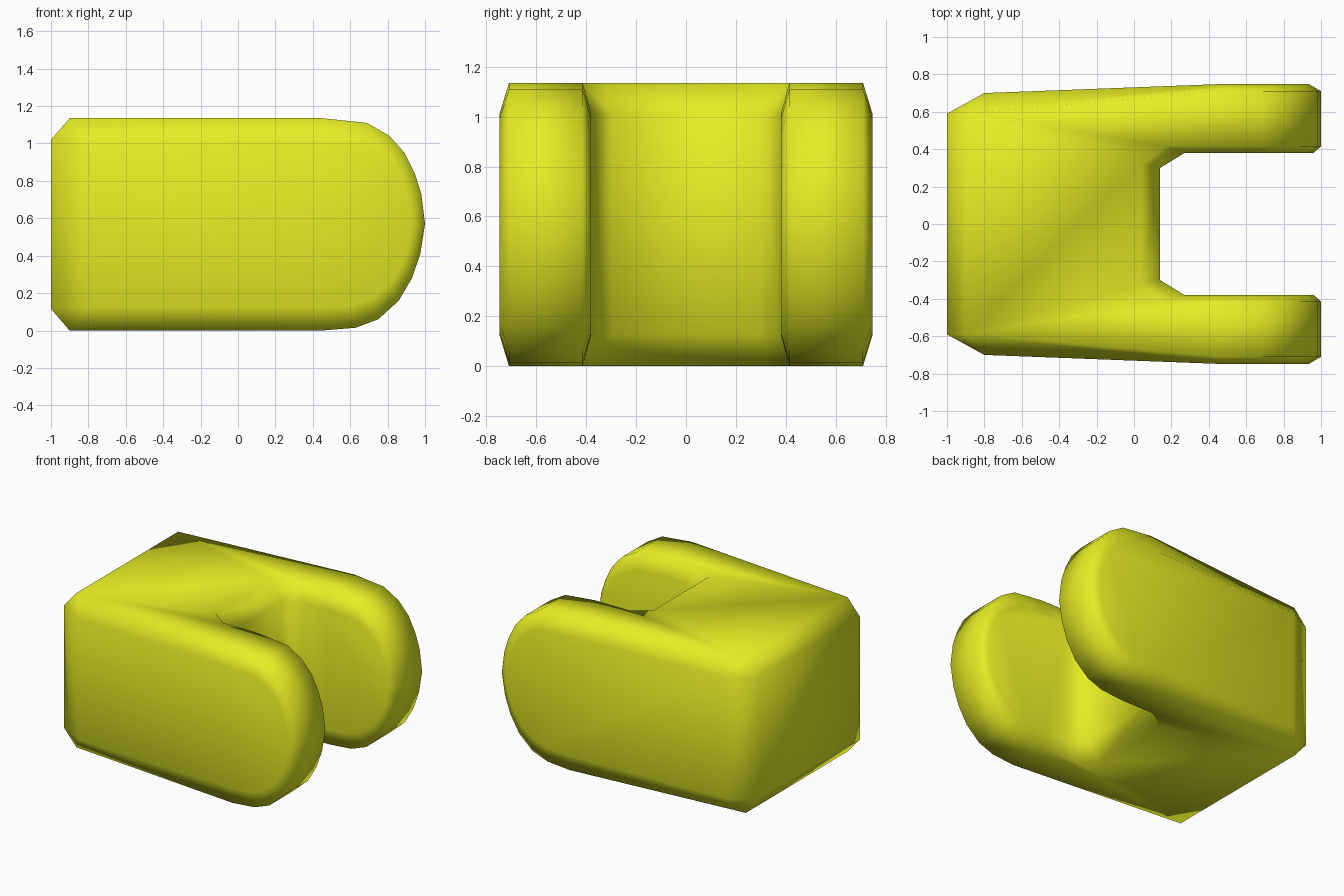
import bpy, bmesh

if "Cube" in bpy.data.objects:
    bpy.data.objects.remove(bpy.data.objects["Cube"])

# side profile of the rounded arm tip (x, z), from bottom to top
NOSE = [(0.45, 0.0), (0.63, 0.015), (0.75, 0.06), (0.86, 0.16), (0.93, 0.28), (0.975, 0.41),
        (1.0, 0.57), (0.98, 0.73), (0.945, 0.84), (0.89, 0.95), (0.81, 1.04), (0.69, 1.11), (0.45, 1.135)]
TOP, MID, BOT = 1.135, 0.568, 0.0
LO, HI = MID - 0.567 * 0.78, MID + 0.567 * 0.78   # inner edges of the long chamfers

bm = bmesh.new()


def face(pts):
    bm.faces.new([bm.verts.new(p) for p in pts])


def strip(a, b):
    for i in range(len(a) - 1):
        face([a[i], a[i + 1], b[i + 1], b[i]])


def inset(scale_x, y):
    return [(0.5 + (x - 0.5) * scale_x, y, MID + (z - MID) * 0.78) for x, z in NOSE]


for s in (1, -1):
    # arm: outer wall, rounded rim and inner wall, each joined by chamfers
    outer = inset(0.87, 0.748 * s)
    rim_out = [(x, 0.71 * s, z) for x, z in NOSE]
    rim_in = [(x, 0.415 * s, z) for x, z in NOSE]
    inner = inset(0.92, 0.38 * s)
    side = [(-0.8, 0.70 * s, LO)] + outer + [(-0.8, 0.70 * s, HI)]
    edge = [(-0.9, 0.59 * s, BOT)] + rim_out + [(-0.9, 0.59 * s, TOP)]
    slot_edge = [(0.17, 0.415 * s, BOT)] + rim_in + [(0.17, 0.415 * s, TOP)]
    slot_wall = [(0.27, 0.38 * s, LO)] + inner + [(0.27, 0.38 * s, HI)]
    face(side)
    strip(side, edge)
    strip(rim_out, rim_in)
    strip(slot_edge, slot_wall)
    face(slot_wall)
    # slot corner and rear upright chamfer
    face([slot_wall[0], slot_wall[-1], (0.14, 0.3 * s, HI), (0.14, 0.3 * s, LO)])
    face([side[0], side[-1], (-1, 0.59 * s, HI + 0.01), (-1, 0.59 * s, LO - 0.01)])
    for i, z, zi, zb in ((0, BOT, LO, LO - 0.01), (-1, TOP, HI, HI + 0.01)):
        face([slot_edge[i], slot_wall[i], (0.14, 0.3 * s, zi), (0.04, 0.32 * s, z)])
        face([side[i], edge[i], (-1, 0.59 * s, zb)])

# slot floor and rear wall
face([(0.14, y, z) for y, z in ((-0.3, LO), (0.3, LO), (0.3, HI), (-0.3, HI))])
face([(-1, y, z) for y, z in ((-0.59, LO - 0.01), (0.59, LO - 0.01), (0.59, HI + 0.01), (-0.59, HI + 0.01))])

# forked top and bottom faces with the chamfers at the slot and the rear
half = [(-0.9, 0.59), (0.45, 0.71), (0.45, 0.415), (0.17, 0.415), (0.04, 0.32)]
for z, zi, zb in ((BOT, LO, LO - 0.01), (TOP, HI, HI + 0.01)):
    face([(x, y, z) for x, y in half] + [(x, -y, z) for x, y in reversed(half)])
    face([(0.04, -0.32, z), (0.04, 0.32, z), (0.14, 0.3, zi), (0.14, -0.3, zi)])
    face([(-0.9, -0.59, z), (-0.9, 0.59, z), (-1, 0.59, zb), (-1, -0.59, zb)])

bmesh.ops.remove_doubles(bm, verts=bm.verts, dist=0.0005)
bmesh.ops.recalc_face_normals(bm, faces=bm.faces)
for f in bm.faces:
    f.smooth = True

mesh = bpy.data.meshes.new("forked_block")
bm.to_mesh(mesh)
bm.free()
block = bpy.data.objects.new("forked_block", mesh)
bpy.context.collection.objects.link(block)

# yellow finish
mat = bpy.data.materials.new("yellow")
mat.diffuse_color = (0.79, 0.85, 0.017, 1)
mat.use_nodes = True
mat.node_tree.nodes["Principled BSDF"].inputs["Base Color"].default_value = mat.diffuse_color
mesh.materials.append(mat)
